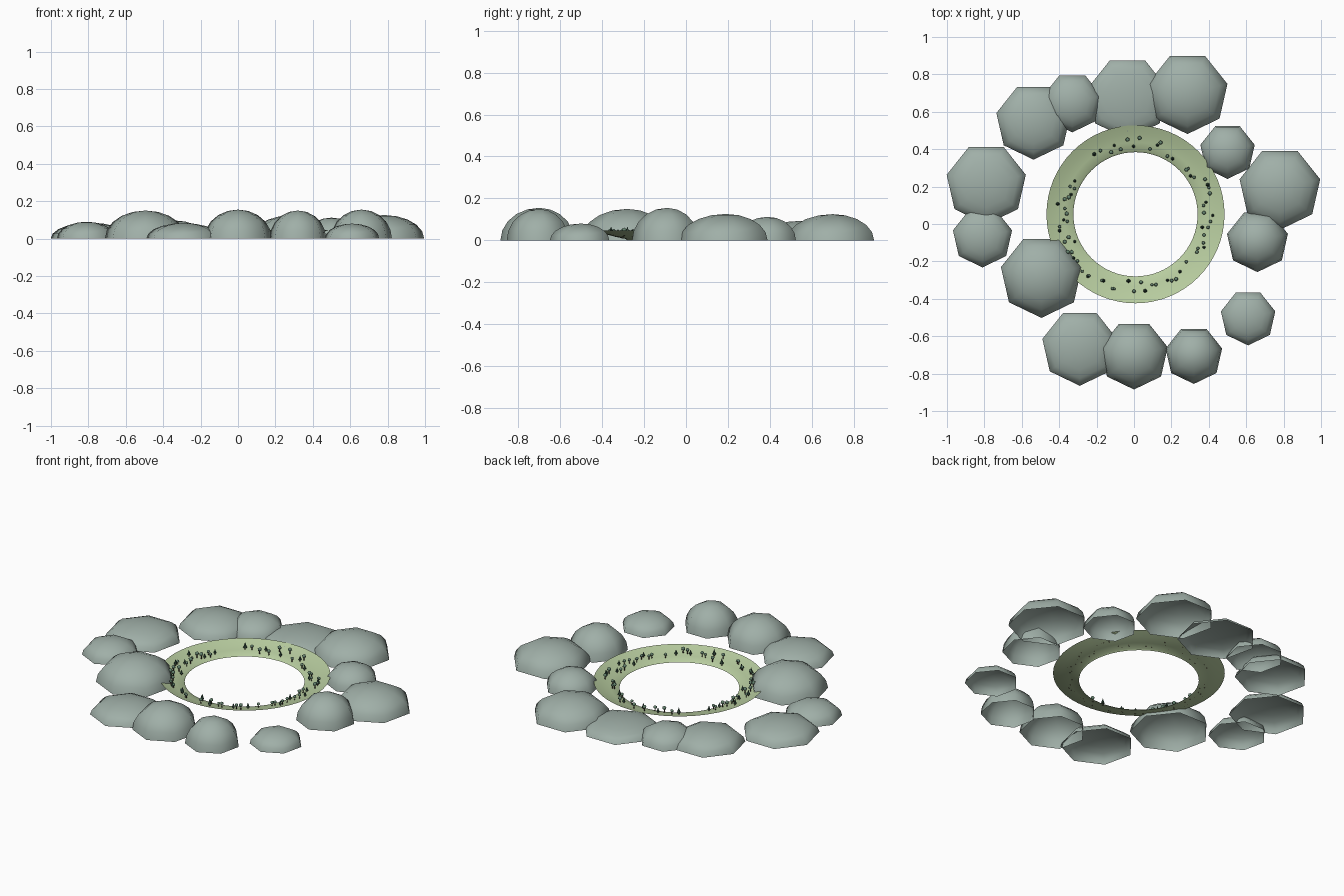
import bpy, bmesh, math, random
from mathutils import Matrix, Vector

cube = bpy.data.objects.get("Cube")
if cube:
    bpy.data.objects.remove(cube, do_unlink=True)
random.seed(4)


def material(name, rgb):
    m = bpy.data.materials.new(name)
    m.use_nodes = True
    m.diffuse_color = (*rgb, 1)
    m.node_tree.nodes["Principled BSDF"].inputs["Base Color"].default_value = (*rgb, 1)
    return m


stone = material("grey green", (0.35, 0.43, 0.39))
grass = material("pale grass green", (0.48, 0.61, 0.35))
leaf = material("leaf green", (0.13, 0.23, 0.16))
pine = material("dark pine green", (0.04, 0.09, 0.06))
bark = material("bark brown", (0.10, 0.06, 0.04))


def finish(name, bm, mats, smooth=True):
    mesh = bpy.data.meshes.new(name)
    bm.to_mesh(mesh)
    bm.free()
    for m in mats:
        mesh.materials.append(m)
    for p in mesh.polygons:
        p.use_smooth = smooth
    ob = bpy.data.objects.new(name, mesh)
    bpy.context.collection.objects.link(ob)
    return ob


def lathe(bm, profile, sides, start):
    """Revolve (radius, z) points around z; a zero radius closes to a point."""
    rings = []
    for r, z in profile:
        if r == 0:
            rings.append([bm.verts.new((0, 0, z))] * sides)
        else:
            rings.append([bm.verts.new((r * math.cos(start + math.tau * i / sides),
                                        r * math.sin(start + math.tau * i / sides), z))
                          for i in range(sides)])
    for a, b in zip(rings, rings[1:]):
        for i in range(sides):
            j = (i + 1) % sides
            corners = [a[i], a[j], b[j], b[i]]
            bm.faces.new(list(dict.fromkeys(corners)))


# Seven-sided domes, open underneath: x, y, radius, height
hills = [
    (-.79, .215, .217, .085), (-.81, -.07, .162, .09), (-.495, -.28, .222, .15),
    (-.29, -.66, .205, .083), (0, -.70, .185, .155), (.32, -.70, .155, .15),
    (.61, -.50, .149, .08), (.66, -.09, .167, .155), (.78, .19, .221, .126),
    (.50, .39, .149, .112), (.286, .70, .219, .125), (-.035, .675, .22, .06),
    (-.33, .65, .16, .096), (-.537, .548, .204, .093),
]
RINGS = 5
for n, (x, y, r, h) in enumerate(hills, 1):
    bm = bmesh.new()
    arc = [(i * math.pi / 2 / RINGS) for i in range(RINGS)]
    dome = [(r * math.cos(a), h * math.sin(a)) for a in arc] + [(0, h)]
    lathe(bm, dome, 7, -math.pi / 2)
    finish(f"hill_{n}", bm, [stone]).location = (x, y, 0)

# Sloping grass ring, rising outwards
center = Vector((.008, .052, 0))
slope = [(.332, 0), (.34, .007), (.385, .016), (.43, .028), (.476, .046)]
bm = bmesh.new()
lathe(bm, slope[::-1], 64, 0)
bmesh.ops.reverse_faces(bm, faces=[f for f in bm.faces if f.normal.z < 0])
bm.normal_update()
for f in bm.faces:
    if f.normal.z < 0:
        f.normal_flip()
finish("grass_ring", bm, [grass]).location = center


def ground(r):
    for (r0, z0), (r1, z1) in zip(slope, slope[1:]):
        if r <= r1:
            return z0 + (z1 - z0) * (r - r0) / (r1 - r0)
    return slope[-1][1]


def part(bm, kind, mat, pos, **size):
    """Add one tree part at a position and set its material."""
    old = set(bm.faces)
    m = Matrix.Translation(pos)
    if kind == "ball":
        bmesh.ops.create_icosphere(bm, subdivisions=1, matrix=m, **size)
    else:
        bmesh.ops.create_cone(bm, cap_ends=True, segments=6, matrix=m, **size)
    for f in set(bm.faces) - old:
        f.material_index = mat


# Small trees in groups: first angle, last angle, count
groups = [(55, 125, 13), (-35, 45, 20), (150, 220, 20), (222, 318, 18)]
round_trees, pine_trees = bmesh.new(), bmesh.new()
count = 0
for first, last, number in groups:
    for i in range(number):
        a = math.radians(first + (last - first) * (i + random.random()) / number)
        r = random.uniform(.35, .42)
        s = random.uniform(.8, 1.15)
        base = Vector((r * math.cos(a), r * math.sin(a), ground(r)))
        bm = pine_trees if count % 3 == 0 else round_trees
        part(bm, "cone", 1, base + Vector((0, 0, .008 * s)),
             radius1=.003 * s, radius2=.002 * s, depth=.018 * s)
        if bm is round_trees:
            part(bm, "ball", 0, base + Vector((0, 0, .024 * s)), radius=.011 * s)
        else:
            part(bm, "cone", 0, base + Vector((0, 0, .025 * s)),
                 radius1=.01 * s, radius2=0, depth=.03 * s)
        count += 1
finish("round_trees", round_trees, [leaf, bark]).location = center
finish("pine_trees", pine_trees, [pine, bark], False).location = center
